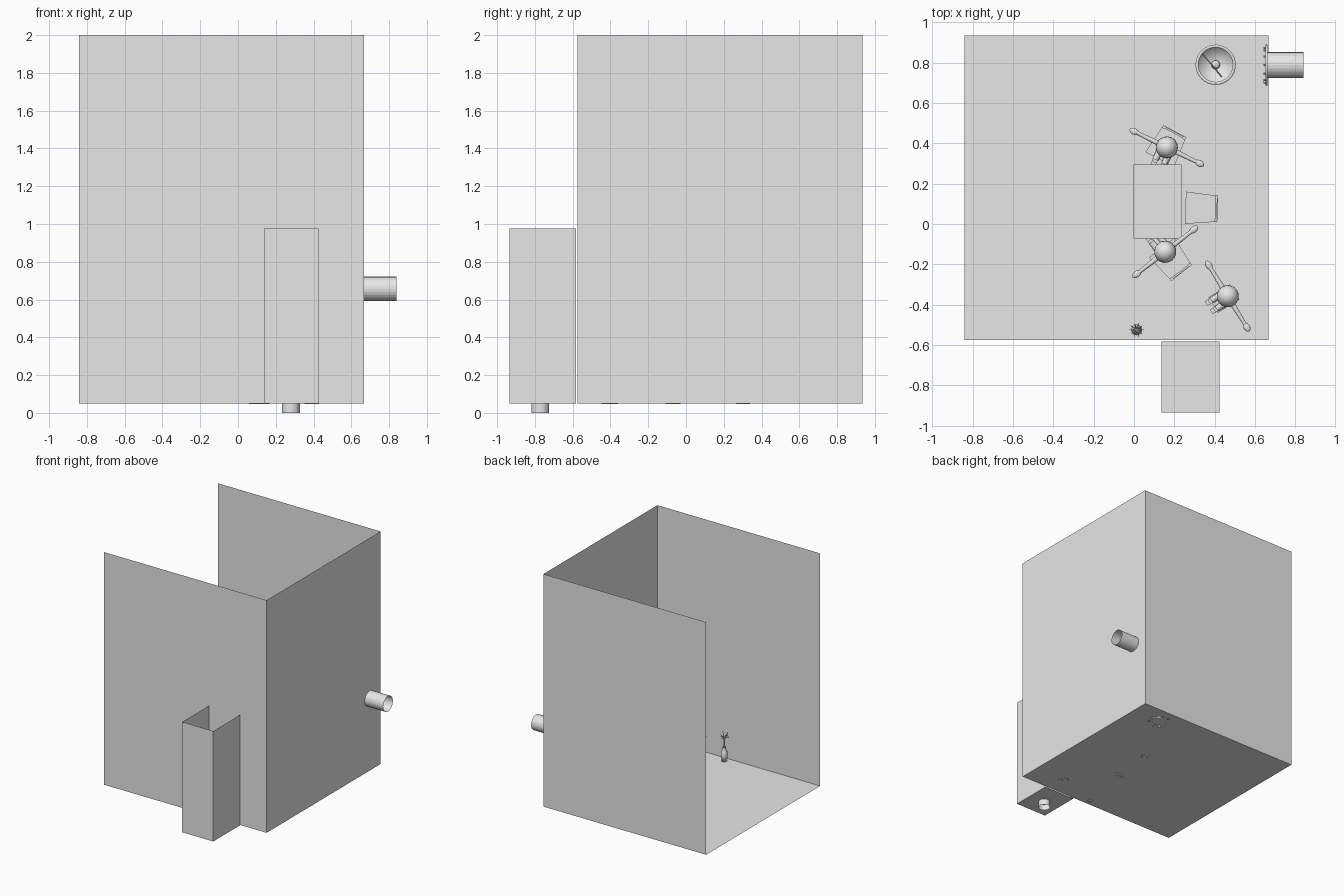
import bpy, bmesh, math
from mathutils import Matrix, Vector

if "Cube" in bpy.data.objects:
    bpy.data.objects.remove(bpy.data.objects["Cube"])

grey = bpy.data.materials.new("light grey")
grey.diffuse_color = (0.8, 0.8, 0.8, 1)
grey.use_nodes = True
grey.node_tree.nodes["Principled BSDF"].inputs["Base Color"].default_value = grey.diffuse_color
FLOOR = 0.05


def finish(name, bm, M=Matrix(), smooth=False):
    me = bpy.data.meshes.new(name)
    bm.transform(M)
    bm.to_mesh(me)
    bm.free()
    me.materials.append(grey)
    ob = bpy.data.objects.new(name, me)
    bpy.context.collection.objects.link(ob)
    if smooth:
        for p in me.polygons:
            p.use_smooth = True
    return ob


def sheets(name, quads):
    """Thin single-sided panels, each given by four corners."""
    bm = bmesh.new()
    for q in quads:
        bm.faces.new([bm.verts.new(c) for c in q])
    bmesh.ops.remove_doubles(bm, verts=bm.verts, dist=1e-5)
    return finish(name, bm)


def box(name, lo, hi, M=Matrix(), taper=1.0):
    """Box between two corners; taper scales the width at the low-x end."""
    bm = bmesh.new()
    bmesh.ops.create_cube(bm, size=1)
    for v in bm.verts:
        w = taper if v.co.x < 0 else 1
        v.co = Vector([(lo[i] + hi[i]) / 2 + v.co[i] * (hi[i] - lo[i]) * (w if i == 1 else 1)
                       for i in range(3)])
    return finish(name, bm, M)


def rod(name, a, b, r1, r2=None, M=Matrix(), n=12, caps=True):
    """Cylinder or cone from point a to point b."""
    a, b = Vector(a), Vector(b)
    bm = bmesh.new()
    bmesh.ops.create_cone(bm, cap_ends=caps, segments=n, radius1=r1,
                          radius2=r1 if r2 is None else r2, depth=(b - a).length)
    T = Matrix.Translation((a + b) / 2) @ (b - a).to_track_quat('Z', 'Y').to_matrix().to_4x4()
    return finish(name, bm, M @ T)


def lathe(name, prof, M=Matrix(), n=24):
    """Revolve (radius, height) points about z."""
    bm = bmesh.new()
    vs = [bm.verts.new((r, 0, z)) for r, z in prof]
    es = [bm.edges.new(p) for p in zip(vs, vs[1:])]
    bmesh.ops.spin(bm, geom=vs + es, cent=(0, 0, 0), axis=(0, 0, 1),
                   angle=2 * math.pi, steps=n, use_duplicate=False)
    bmesh.ops.remove_doubles(bm, verts=bm.verts, dist=1e-5)
    bmesh.ops.recalc_face_normals(bm, faces=bm.faces)
    return finish(name, bm, M, True)


def ball(name, c, s, M=Matrix()):
    bm = bmesh.new()
    bmesh.ops.create_uvsphere(bm, u_segments=16, v_segments=10, radius=1)
    return finish(name, bm, M @ Matrix.Translation(c) @ Matrix.Diagonal((*s, 1)), True)


def place(x, y, deg):
    return Matrix.Translation((x, y, FLOOR)) @ Matrix.Rotation(math.radians(deg), 4, 'Z')


def shell(name, x0, x1, y0, y1, z1, sides):
    """Floor with chosen walls, open at the top."""
    c = {'front': ((x0, y0), (x1, y0)), 'right': ((x1, y0), (x1, y1)),
         'back': ((x1, y1), (x0, y1)), 'left': ((x0, y1), (x0, y0))}
    quads = [[(x0, y0, FLOOR), (x1, y0, FLOOR), (x1, y1, FLOOR), (x0, y1, FLOOR)]]
    for s in sides:
        a, b = c[s]
        quads.append([(*a, FLOOR), (*b, FLOOR), (*b, z1), (*a, z1)])
    sheets(name, quads)


# Room (left side and top open) and the small front shaft (back and top open)
shell("room_shell", -0.842, 0.668, -0.575, 0.935, 2.0, ('front', 'right', 'back'))
shell("front_shaft", 0.137, 0.425, -0.935, -0.583, 0.975, ('front', 'right', 'left'))

# Open pipes through the shaft floor and the right wall
rod("floor_pipe", (0.28, -0.772, 0), (0.28, -0.772, FLOOR), 0.047, n=24, caps=False)
rod("wall_pipe", (0.655, 0.788, 0.657), (0.84, 0.788, 0.657), 0.064, n=24, caps=False)

# Bolted flange inside the wall
rod("pipe_flange", (0.652, 0.788, 0.657), (0.662, 0.788, 0.657), 0.102, n=32)
for i in range(12):
    a = i * math.pi / 6
    y, z = 0.788 + 0.085 * math.cos(a), 0.657 + 0.085 * math.sin(a)
    rod("flange_bolt", (0.643, y, z), (0.652, y, z), 0.006, n=6)

# Table
box("table_top", (-0.003, -0.072, 0.31), (0.235, 0.295, 0.325))
for x in (0.015, 0.217):
    for y in (-0.052, 0.275):
        box("table_leg", (x - 0.01, y - 0.01, FLOOR), (x + 0.01, y + 0.01, 0.31))


def chair(M):
    # Local +x is forward; the seat narrows toward the backrest
    box("chair_seat", (-0.08, -0.08, 0.155), (0.08, 0.08, 0.17), M, taper=0.8)
    for s in (-1, 1):
        box("chair_front_leg", (0.055, s * 0.065 - 0.007, 0), (0.07, s * 0.065 + 0.007, 0.155), M)
        box("chair_back_post", (-0.08, s * 0.058 - 0.007, 0), (-0.065, s * 0.058 + 0.007, 0.34), M)
    for z in (0.22, 0.265, 0.31):
        box("chair_back_slat", (-0.077, -0.055, z), (-0.068, 0.055, z + 0.025), M)


def person(M):
    # Seated figure with outstretched arms, facing local +x
    lathe("torso", [(0, 0.165), (0.04, 0.17), (0.035, 0.25), (0.042, 0.31), (0.015, 0.335), (0.013, 0.36)], M, 16)
    ball("head", (0, 0, 0.4), (0.055, 0.055, 0.06), M)
    for s in (-1, 1):
        rod("arm", (0, s * 0.03, 0.31), (0, s * 0.165, 0.31), 0.013, 0.009, M)
        ball("hand", (0, s * 0.18, 0.31), (0.016, 0.025, 0.009), M)
        rod("thigh", (0, s * 0.024, 0.185), (0.08, s * 0.024, 0.185), 0.018, 0.015, M)
        rod("shin", (0.08, s * 0.024, 0.19), (0.08, s * 0.024, 0.015), 0.015, 0.011, M)
        box("shoe", (0.065, s * 0.024 - 0.013, -0.004), (0.11, s * 0.024 + 0.013, 0.02), M)


# Chairs round the table, people, and a stool
chair(place(0.165, 0.39, -118))
chair(place(0.187, -0.18, 128))
chair(place(0.335, 0.078, 178))
person(place(0.163, 0.38, -116))
person(place(0.155, -0.138, 128))
person(place(0.465, -0.358, -148.5))
box("stool", (-0.04, -0.045, 0), (0.085, 0.045, 0.165), place(0.465, -0.358, -148.5))

# Round drum with rim, inner knob and stirring stick
D = place(0.405, 0.79, 0)
lathe("drum", [(0, 0), (0.09, 0), (0.09, 0.27), (0.1, 0.275), (0.1, 0.29), (0.085, 0.29),
               (0.085, 0.2), (0, 0.2)], D, 32)
lathe("drum_knob", [(0.022, 0.2), (0.022, 0.225), (0.01, 0.235), (0, 0.235)], D, 16)
rod("stick", (0.03, -0.06, 0.205), (-0.07, 0.06, 0.285), 0.003, M=D, n=6)

# Floor vase with a spray of leaves
V = place(0.013, -0.525, 0)
lathe("vase", [(0, 0), (0.02, 0), (0.027, 0.05), (0.022, 0.085), (0.011, 0.105), (0.015, 0.12)], V, 16)
rod("stem", (0, 0, 0.02), (0, 0, 0.2), 0.004, M=V, n=6)
for i in range(10):
    a = i * math.pi / 5
    rod("leaf", (0, 0, 0.19), (0.036 * math.cos(a), 0.036 * math.sin(a), 0.2 + 0.03 * (i % 2)),
        0.005, 0.001, V, n=5)
